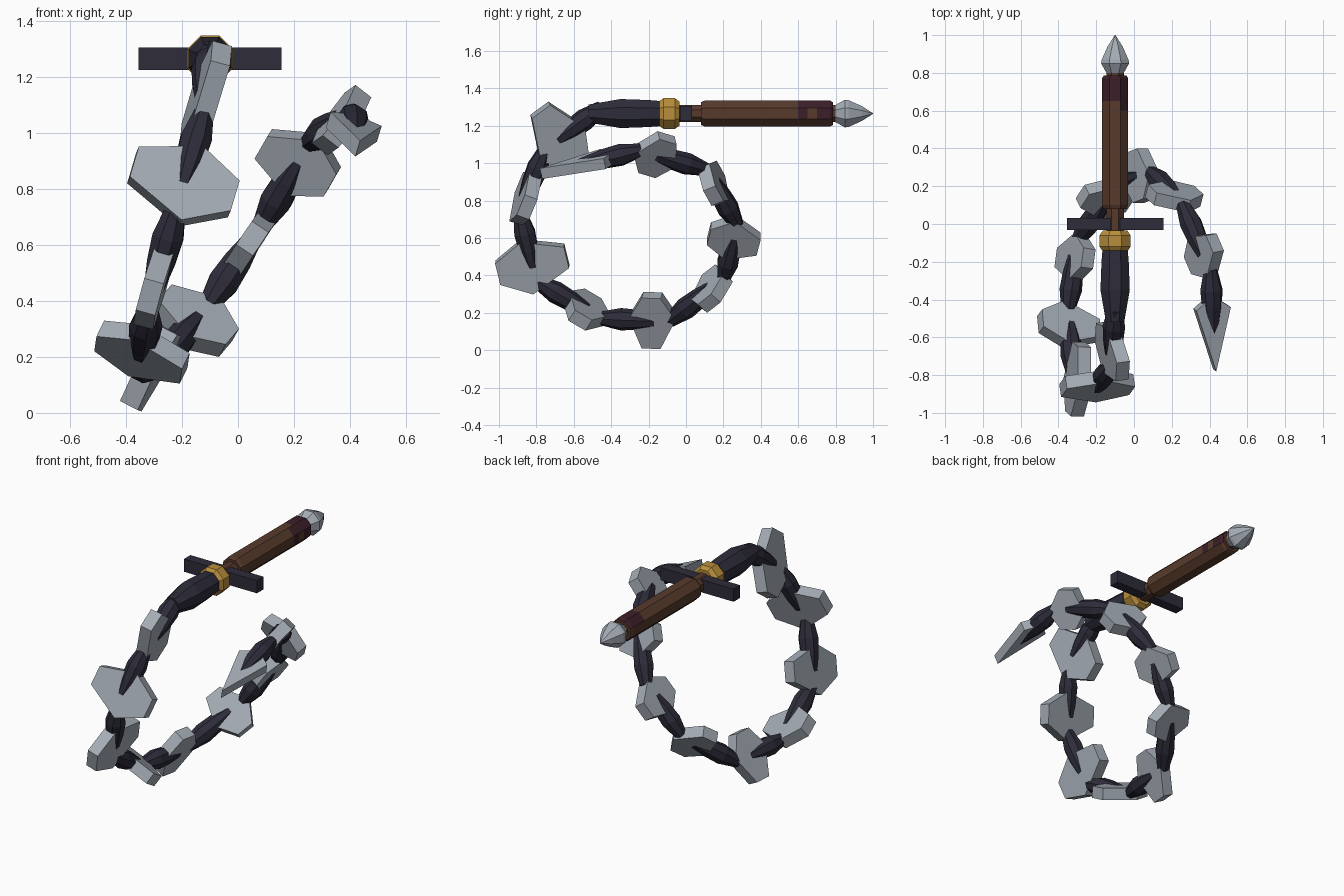
import bpy, bmesh, math
from mathutils import Vector

cube = bpy.data.objects.get("Cube")
if cube:
    bpy.data.objects.remove(cube)


def material(name, rgb):
    m = bpy.data.materials.new(name)
    m.use_nodes = True
    m.diffuse_color = (*rgb, 1)
    m.node_tree.nodes["Principled BSDF"].inputs["Base Color"].default_value = (*rgb, 1)
    return m


steel = material("steel", (0.37, 0.41, 0.46))
navy = material("dark_navy", (0.026, 0.025, 0.042))
wood = material("brown_wood", (0.095, 0.042, 0.025))
stain = material("dark_plum_stain", (0.045, 0.013, 0.022))
gold = material("gold", (0.48, 0.27, 0.045))


def finish(name, bm, *mats):
    bmesh.ops.recalc_face_normals(bm, faces=bm.faces)
    mesh = bpy.data.meshes.new(name)
    bm.to_mesh(mesh)
    bm.free()
    for m in mats:
        mesh.materials.append(m)
    obj = bpy.data.objects.new(name, mesh)
    bpy.context.collection.objects.link(obj)
    return obj


def frame(axis, normal):
    """Two unit vectors square to the axis: one near normal, one across it."""
    axis = axis.normalized()
    n = (normal - axis * normal.dot(axis)).normalized()
    return n, n.cross(axis)


def lathe(name, origin, axis, normal, profile, *mats):
    """Eight-sided turned part; profile holds (distance, radius) pairs."""
    axis = axis.normalized()
    u, v = frame(axis, normal)
    bm = bmesh.new()
    rings = []
    for dist, radius in profile:
        ring = []
        for k in range(8):
            a = (k + 0.5) * math.tau / 8
            ring.append(bm.verts.new(origin + axis * dist + (u * math.cos(a) + v * math.sin(a)) * radius))
        rings.append(ring)
    for low, high in zip(rings, rings[1:]):
        for k in range(8):
            j = (k + 1) % 8
            bm.faces.new((low[k], low[j], high[j], high[k]))
    bm.faces.new(rings[0])
    bm.faces.new(rings[-1])
    return finish(name, bm, *mats)


def plate(name, centre, axis, across, outline, thick):
    """Flat blade; outline holds (across, along) pairs."""
    axis = axis.normalized()
    n = across.cross(axis).normalized() * thick / 2
    bm = bmesh.new()
    pts = [centre + across * w + axis * t for w, t in outline]
    front = [bm.verts.new(p + n) for p in pts]
    back = [bm.verts.new(p - n) for p in pts]
    bm.faces.new(front)
    bm.faces.new(back[::-1])
    for i in range(len(pts)):
        j = (i + 1) % len(pts)
        bm.faces.new((front[i], back[i], back[j], front[j]))
    return finish(name, bm, steel)


# Handle, turned along y
HILT = Vector((-0.10, 0, 1.265))
Y, Z = Vector((0, 1, 0)), Vector((0, 0, 1))
lathe("neck", HILT, Y, Z, [(-0.06, 0.05), (0.82, 0.05)], wood)
grip = lathe("grip", HILT, Y, Z,
             [(0.08, 0.066), (0.1, 0.075), (0.6, 0.075), (0.65, 0.075),
              (0.7, 0.075), (0.77, 0.075), (0.785, 0.066)], wood, stain)
lathe("pommel", HILT, Y, Z,
      [(0.8, 0.05), (0.85, 0.08), (0.87, 0.077), (0.94, 0.043), (1.0, 0.002)], steel)
lathe("gold_collar", HILT, Y, Z,
      [(-0.145, 0.07), (-0.12, 0.089), (-0.06, 0.089), (-0.035, 0.07)], gold)
lathe("sleeve", HILT, -Y, Z,
      [(0.13, 0.072), (0.2, 0.078), (0.35, 0.084), (0.52, 0.052)], navy)

# Stained patches on the upper rear part of the grip
for p in grip.data.polygons:
    x, y, z = p.center - HILT
    if y > 0.64 and z > 0.04 or y > 0.6 and x > 0.04 and z > -0.02 and not 0.65 < y < 0.7:
        p.material_index = 1

# Crossguard bar
bm = bmesh.new()
bmesh.ops.create_cube(bm, size=1)
for v in bm.verts:
    v.co = HILT + Vector((v.co.x * 0.51, v.co.y * 0.065, v.co.z * 0.08))
finish("crossguard", bm, navy)

# Chain joints, from the sleeve round to the tip
JOINTS = [Vector(p) for p in (
    (-0.10, -0.45, 1.30), (-0.12, -0.75, 1.08), (-0.22, -0.89, 0.74),
    (-0.32, -0.80, 0.37), (-0.35, -0.46, 0.17), (-0.30, -0.09, 0.155),
    (-0.11, 0.20, 0.38), (0.085, 0.275, 0.67), (0.255, 0.11, 0.965),
    (0.405, -0.24, 1.07), (0.42, -0.60, 0.985))]
BLADE = [(-0.19, -0.08), (-0.19, 0.04), (0.03, 0.14), (0.19, 0.05), (0.19, -0.07), (0.03, -0.155)]
TIP = [(0, 0.25), (-0.095, -0.09), (0, -0.16), (0.095, -0.09)]
WIDTH = [1, 1, 1, 0.87, 0.8, 0.76, 0.72, 0.74, 0.64]

for i, (a, b) in enumerate(zip(JOINTS, JOINTS[1:])):
    axis = b - a
    size = axis.length
    # Tapered link
    side, radial = frame(axis, Vector((1, 0, -0.38 - 0.035 * i)))
    lathe(f"link_{i + 1}", a, axis, side,
          [(0, 0.036), (size * 0.3, 0.06), (size * 0.55, 0.054), (size, 0.026)], navy)
    # Blades alternate between lying in the loop and standing across it
    if i == len(JOINTS) - 2:
        side, radial = frame(axis, Vector((1, 0, -0.3)))
        plate("tip_blade", b - axis.normalized() * 0.07, axis, side, TIP, 0.06)
        continue
    across = side if i % 2 else radial
    if not i % 2:
        across = side.cross(axis).normalized()
    flip = -1 if i in (2, 3) else 1
    s = WIDTH[i]
    length = max(s, 0.85)
    plate(f"blade_{i + 1}", b - axis.normalized() * 0.08, axis, across,
          [(w * s * flip, t * length) for w, t in BLADE], 0.072)
